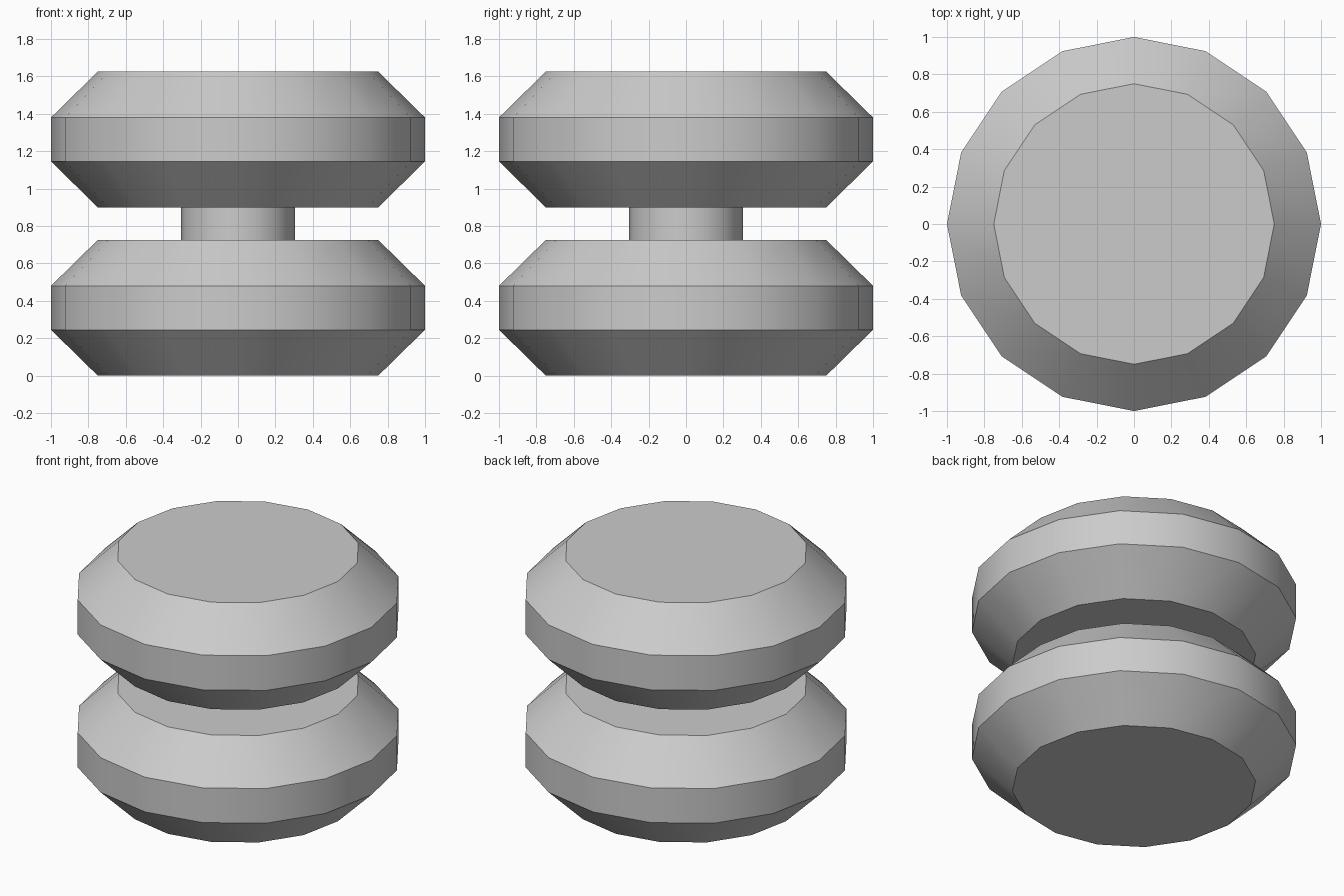
import bpy
import bmesh
from math import radians

cube = bpy.data.objects.get("Cube")
if cube:
    bpy.data.objects.remove(cube, do_unlink=True)

# Single grey finish
grey = bpy.data.materials.new("plain grey")
grey.use_nodes = True
COLOR = (0.6, 0.6, 0.6, 1)
grey.diffuse_color = COLOR
grey.node_tree.nodes["Principled BSDF"].inputs["Base Color"].default_value = COLOR

SIDES = 16


def turned_part(name, profile):
    """Spin a (radius, height) profile around z and cap both ends."""
    bm = bmesh.new()
    rings = []
    for radius, z in profile:
        ring = bmesh.ops.create_circle(bm, segments=SIDES, radius=radius)["verts"]
        for v in ring:
            v.co.z = z
        rings.append(ring)
    for low, high in zip(rings, rings[1:]):
        for i in range(SIDES):
            j = (i + 1) % SIDES
            bm.faces.new((low[i], low[j], high[j], high[i]))
    bm.faces.new(rings[0])
    bm.faces.new(rings[-1])
    bmesh.ops.recalc_face_normals(bm, faces=bm.faces)
    mesh = bpy.data.meshes.new(name)
    bm.to_mesh(mesh)
    bm.free()
    mesh.materials.append(grey)
    obj = bpy.data.objects.new(name, mesh)
    bpy.context.collection.objects.link(obj)
    bpy.ops.object.select_all(action="DESELECT")
    obj.select_set(True)
    bpy.context.view_layer.objects.active = obj
    bpy.ops.object.shade_smooth_by_angle(angle=radians(30))
    return obj


# Two matching chamfered discs
disc_profile = [(0.75, 0), (1, 0.245), (1, 0.48), (0.75, 0.725)]
turned_part("lower_disc", disc_profile)
upper = turned_part("upper_disc", disc_profile)
upper.location.z = 0.9

# Axle joining the discs
turned_part("axle", [(0.305, 0.7), (0.305, 0.925)])
